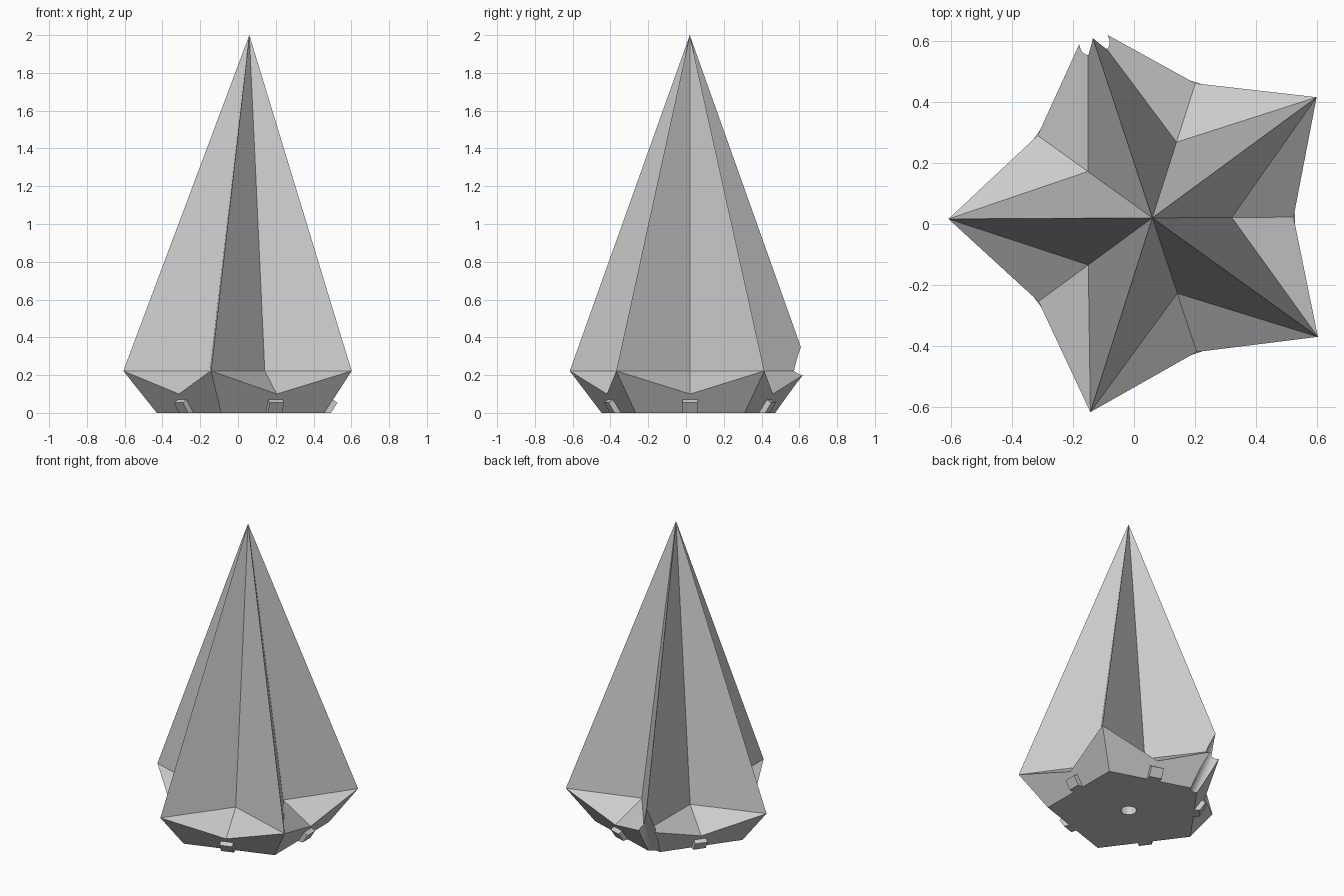
import bpy, bmesh
from math import radians, cos, sin, tau
from mathutils import Vector, Matrix

cube = bpy.data.objects.get("Cube")
if cube:
    bpy.data.objects.remove(cube, do_unlink=True)

CENTRE = Vector((0.06, 0.02, 0))
TURN = radians(36.3)
STEP = tau / 5

grey = bpy.data.materials.new("light grey")
grey.use_nodes = True
COLOUR = (0.6, 0.6, 0.6, 1)
grey.diffuse_color = COLOUR
grey.node_tree.nodes["Principled BSDF"].inputs["Base Color"].default_value = COLOUR


def polar(r, z, angle, side=0):
    """Point at radius r and height z, shifted sideways, around the star's axis."""
    return CENTRE + Vector((r * cos(angle) - side * sin(angle),
                            r * sin(angle) + side * cos(angle), z))


def finish(name, bm):
    bmesh.ops.recalc_face_normals(bm, faces=bm.faces)
    mesh = bpy.data.meshes.new(name)
    bm.to_mesh(mesh)
    bm.free()
    mesh.materials.append(grey)
    obj = bpy.data.objects.new(name, mesh)
    bpy.context.collection.objects.link(obj)
    return obj


# Star body: tapered pentagonal foot, notched rim and five-ridged spire
bm = bmesh.new()


def ring(r, z, shift=0):
    return [bm.verts.new(polar(r, z, TURN + (i + shift) * STEP)) for i in range(5)]


foot = ring(0.49, 0)
tips = ring(0.667, 0.222)
notches = ring(0.462, 0.1, 0.5)
valleys = ring(0.26, 0.222, 0.5)
apex = bm.verts.new(polar(0, 2, 0))
bm.faces.new(foot)
for i in range(5):
    j = (i + 1) % 5
    bm.faces.new((foot[i], foot[j], tips[j], notches[i], tips[i]))
    for tip in (tips[i], tips[j]):
        bm.faces.new((tip, notches[i], valleys[i]))
        bm.faces.new((tip, valleys[i], apex))
body = finish("star_spire", bm)


def drill(name, start, end, radius, sides):
    """Cut a round hole through the body between two points."""
    axis = end - start
    bm = bmesh.new()
    place = (Matrix.Translation((start + end) / 2)
             @ axis.to_track_quat('Z', 'Y').to_matrix().to_4x4())
    bmesh.ops.create_cone(bm, cap_ends=True, segments=sides, radius1=radius,
                          radius2=radius, depth=axis.length, matrix=place)
    cutter = finish(name, bm)
    cutter.hide_render = True
    mod = body.modifiers.new(name, 'BOOLEAN')
    mod.operation = 'DIFFERENCE'
    mod.solver = 'EXACT'
    mod.object = cutter
    bpy.context.view_layer.objects.active = body
    bpy.ops.object.modifier_apply(modifier=name)
    bpy.data.objects.remove(cutter, do_unlink=True)


# Slanted cable groove in the back tip, and the socket under the foot
back = TURN + STEP
drill("cable_groove", polar(0.456, -0.1, back), polar(0.749, 0.5, back), 0.05, 32)
drill("socket", polar(0, -0.1, 0), polar(0, 0.15, 0), 0.05, 12)

bpy.ops.object.select_all(action='DESELECT')
body.select_set(True)
bpy.context.view_layer.objects.active = body
bpy.ops.object.shade_smooth_by_angle(angle=radians(15))

# Small clips in the middle of each foot side
CLIP = [(0.396, 0), (0.432, 0), (0.466, 0.054), (0.45, 0.065), (0.43, 0.078)]
for i in range(5):
    angle = TURN + (i + 0.5) * STEP
    bm = bmesh.new()
    left, right = [[bm.verts.new(polar(r, z, angle, s)) for r, z in CLIP]
                   for s in (-0.04, 0.04)]
    bm.faces.new(left)
    bm.faces.new(right)
    for k in range(5):
        n = (k + 1) % 5
        bm.faces.new((left[k], left[n], right[n], right[k]))
    finish(f"clip_{i + 1}", bm)
